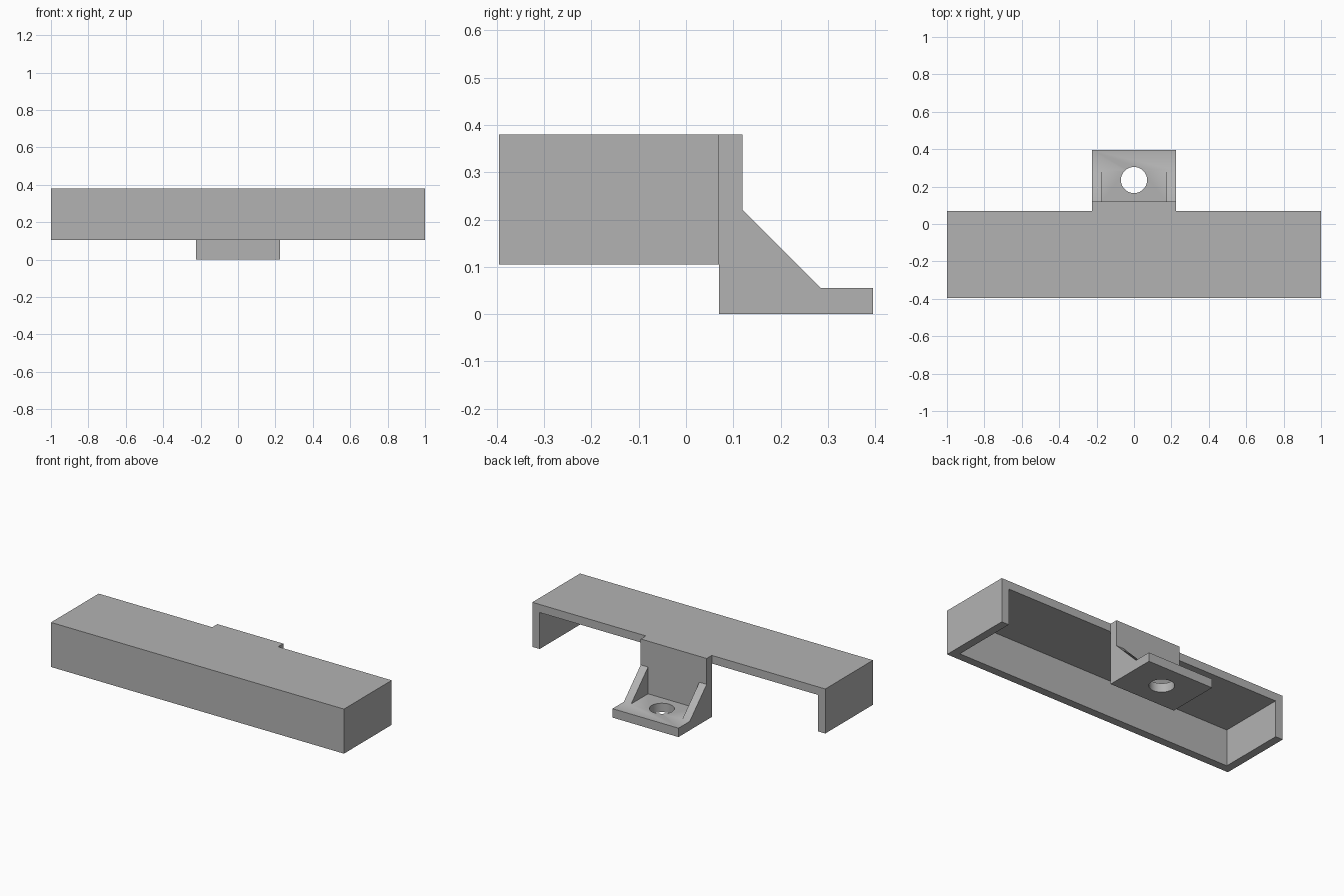
import bpy
import bmesh
from mathutils import Matrix, Vector

default = bpy.data.objects.get("Cube")
if default:
    bpy.data.objects.remove(default, do_unlink=True)

# Shared material
GREY = (0.45, 0.45, 0.45, 1.0)
grey = bpy.data.materials.new("plain grey")
grey.diffuse_color = GREY
grey.use_nodes = True
grey.node_tree.nodes["Principled BSDF"].inputs["Base Color"].default_value = GREY

WALL = 0.05
BACK = 0.07      # open rear plane of the cover, where the bracket starts
TOP = 0.38
HALF = 0.225     # half width of the bracket
BASE = 0.055     # thickness of the bracket foot


def add_object(name, bm):
    bmesh.ops.recalc_face_normals(bm, faces=bm.faces)
    mesh = bpy.data.meshes.new(name)
    bm.to_mesh(mesh)
    bm.free()
    mesh.materials.append(grey)
    obj = bpy.data.objects.new(name, mesh)
    bpy.context.collection.objects.link(obj)
    return obj


def box(name, low, high):
    low, high = Vector(low), Vector(high)
    bm = bmesh.new()
    place = Matrix.Translation((low + high) / 2) @ Matrix.Diagonal((*(high - low), 1))
    bmesh.ops.create_cube(bm, size=1, matrix=place)
    return add_object(name, bm)


def side_profile(name, points, half_width):
    """Extrude a (y, z) outline across x."""
    bm = bmesh.new()
    face = bm.faces.new([bm.verts.new((-half_width, y, z)) for y, z in points])
    grown = bmesh.ops.extrude_face_region(bm, geom=[face])["geom"]
    verts = [g for g in grown if isinstance(g, bmesh.types.BMVert)]
    bmesh.ops.translate(bm, verts=verts, vec=(2 * half_width, 0, 0))
    return add_object(name, bm)


def cut(target, cutter):
    cutter.hide_render = True
    mod = target.modifiers.new("cut", "BOOLEAN")
    mod.operation = "DIFFERENCE"
    mod.solver = "EXACT"
    mod.object = cutter
    bpy.context.view_layer.objects.active = target
    bpy.ops.object.modifier_apply(modifier=mod.name)
    bpy.data.objects.remove(cutter, do_unlink=True)


# Cover: long box, open at the bottom and the back
cover = box("cover", (-1, -0.395, 0.105), (1, BACK, TOP))
cut(cover, box("cover_cutter", (WALL - 1, WALL - 0.395, 0), (1 - WALL, 0.2, TOP - WALL)))

# Bracket: upright plate, foot and two sloped gussets
plate_back = BACK + WALL
outline = [(BACK, 0), (0.395, 0), (0.395, BASE), (0.285, BASE),
           (plate_back, 0.22), (plate_back, TOP), (BACK, TOP)]
bracket = side_profile("mounting_bracket", outline, HALF)
inner = HALF - WALL
cut(bracket, box("gusset_cutter", (-inner, plate_back, BASE), (inner, 0.5, 0.5)))

# Round screw hole through the foot
bm = bmesh.new()
bmesh.ops.create_cone(bm, cap_ends=True, segments=48, radius1=0.07, radius2=0.07,
                      depth=0.3, matrix=Matrix.Translation((0, 0.235, 0)))
cut(bracket, add_object("hole_cutter", bm))

# Smooth only the hole wall
bpy.ops.object.select_all(action="DESELECT")
bracket.select_set(True)
bpy.context.view_layer.objects.active = bracket
bpy.ops.object.shade_smooth_by_angle(angle=0.5)
